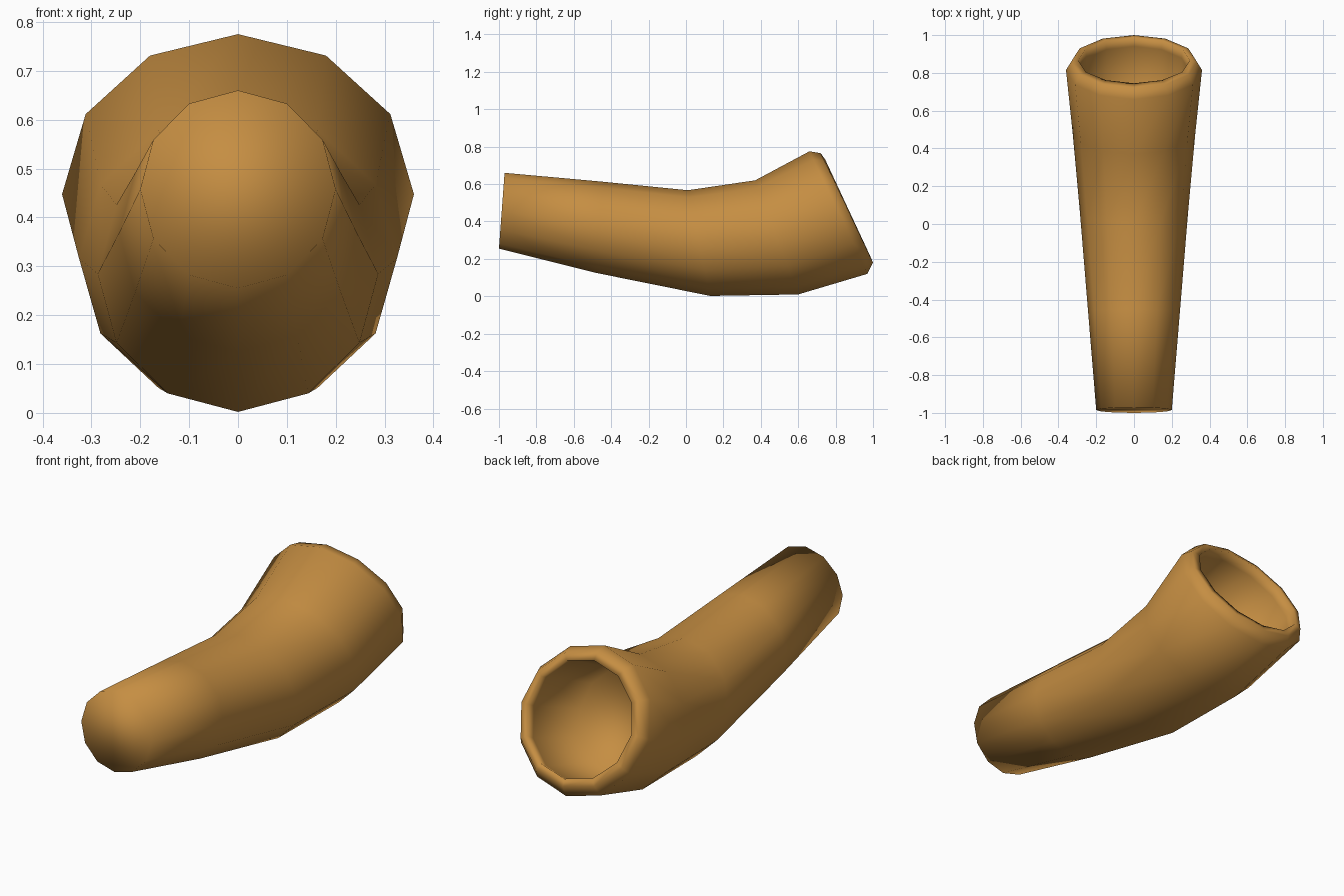
import bpy, bmesh
from math import sin, cos, pi
from mathutils import Vector

cube = bpy.data.objects.get("Cube")
if cube:
    bpy.data.objects.remove(cube, do_unlink=True)

SIDES = 12

# Cloth colour
cloth = bpy.data.materials.new("ochre_cloth")
cloth.use_nodes = True
colour = (0.56, 0.27, 0.055, 1)
cloth.diffuse_color = colour
cloth.node_tree.nodes["Principled BSDF"].inputs["Base Color"].default_value = colour

# Cross-sections: top (y, z), bottom (y, z), half width
wrist = ((-0.97, 0.66), (-1.0, 0.255), 0.20)
forearm = ((-0.45, 0.613), (-0.48, 0.125), 0.243)
elbow = ((0.01, 0.567), (0.13, 0.002), 0.287)
upper = ((0.37, 0.62), (0.60, 0.01), 0.325)
cuff = ((0.66, 0.775), (0.97, 0.12), 0.36)
rim_outer = ((0.72, 0.765), (1.0, 0.18), 0.332)
rim_inner = ((0.745, 0.73), (0.985, 0.215), 0.295)


def shrink(section, factor):
    """Scale a cross-section about its centre."""
    top, bottom, width = Vector(section[0]), Vector(section[1]), section[2]
    mid = (top + bottom) / 2
    return (mid + (top - mid) * factor, mid + (bottom - mid) * factor, width * factor)


def add_ring(bm, section):
    top, bottom, width = Vector(section[0]), Vector(section[1]), section[2]
    mid, half = (top + bottom) / 2, (top - bottom) / 2
    ring = []
    for i in range(SIDES):
        a = 2 * pi * i / SIDES
        p = mid + half * cos(a)
        ring.append(bm.verts.new((width * sin(a), p.x, p.y)))
    return ring


# Bent sleeve: outer skin, rolled rim and hollow lining in one skin
sections = [wrist, forearm, elbow, upper, cuff, rim_outer, rim_inner,
            shrink(cuff, 0.81), shrink(upper, 0.8)]
bm = bmesh.new()
rings = [add_ring(bm, s) for s in sections]
for a, b in zip(rings, rings[1:]):
    for i in range(SIDES):
        j = (i + 1) % SIDES
        bm.faces.new((a[i], a[j], b[j], b[i]))
bm.faces.new(rings[0])
bm.faces.new(rings[-1])
bmesh.ops.recalc_face_normals(bm, faces=bm.faces)
for face in bm.faces:
    face.smooth = True

mesh = bpy.data.meshes.new("sleeve")
bm.to_mesh(mesh)
bm.free()
mesh.materials.append(cloth)
sleeve = bpy.data.objects.new("sleeve", mesh)
bpy.context.collection.objects.link(sleeve)
